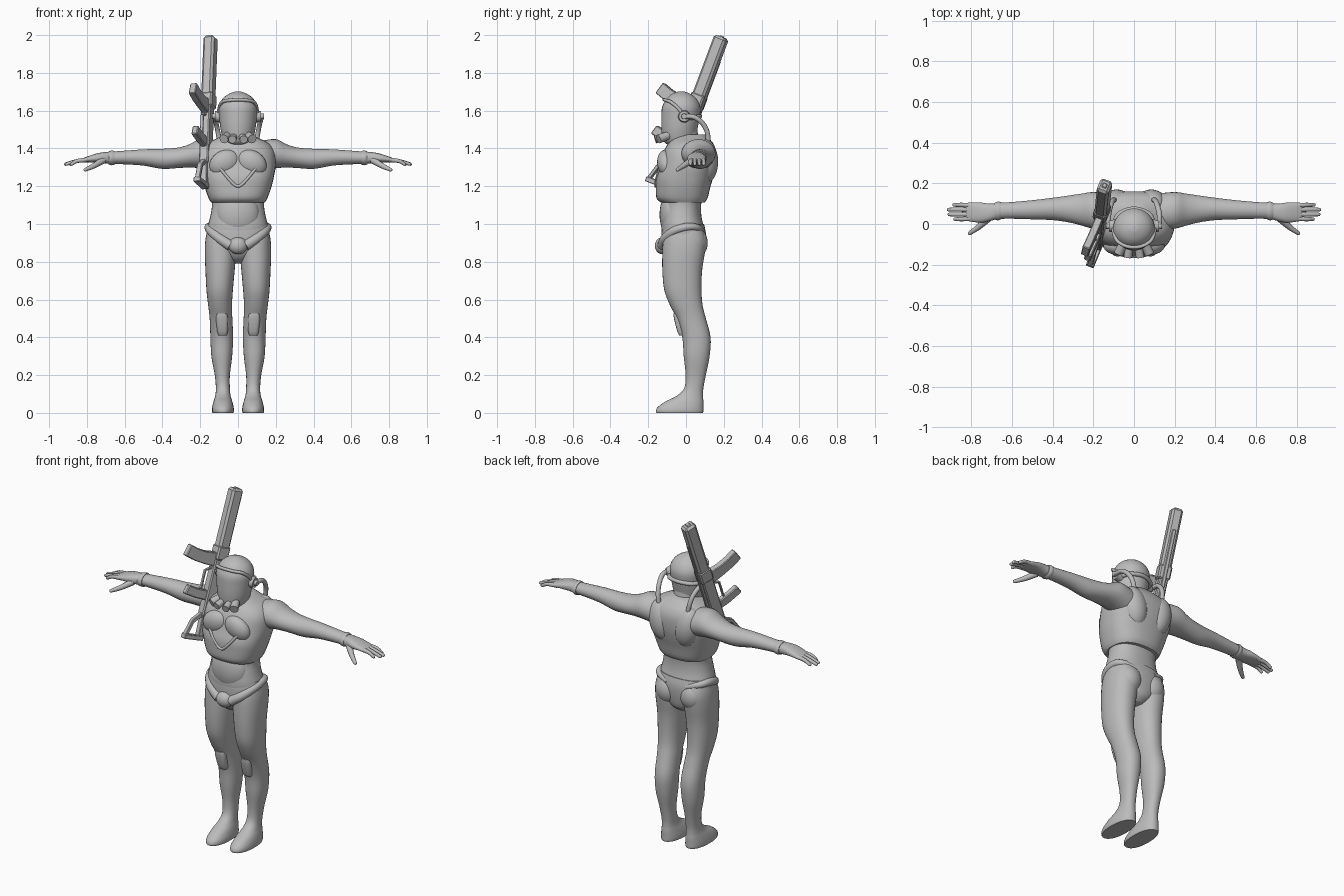
import bpy, bmesh, math
from mathutils import Vector, Matrix

grey = bpy.data.materials.new("plain grey")
grey.diffuse_color = (0.5, 0.5, 0.5, 1)


def finish(name, bm, smooth=True):
    bmesh.ops.recalc_face_normals(bm, faces=bm.faces)
    me = bpy.data.meshes.new(name)
    bm.to_mesh(me)
    bm.free()
    me.materials.append(grey)
    for p in me.polygons:
        p.use_smooth = smooth
    if smooth:
        me.set_sharp_from_angle(angle=math.radians(50))
    ob = bpy.data.objects.new(name, me)
    bpy.context.collection.objects.link(ob)
    return ob


def spline(rows, sub):
    """Smoothly fill in rows of numbers."""
    out = []
    for i in range(len(rows) - 1):
        a, b = rows[max(i - 1, 0)], rows[i]
        c, d = rows[i + 1], rows[min(i + 2, len(rows) - 1)]
        for k in range(sub):
            t = k / sub
            out.append([0.5 * (2 * q + (r - p) * t + (2 * p - 5 * q + 4 * r - s) * t * t
                               + (3 * q - p - 3 * r + s) * t ** 3)
                        for p, q, r, s in zip(a, b, c, d)])
    return out + [list(rows[-1])]


def loft(name, rows, axis="z", side=1, power=2.0, sub=4, n=32):
    """z rows: z, x centre, x radius, y front, y back.  x rows: x, y, z, y radius, z radius."""
    bm = bmesh.new()
    rings = []
    for r in spline(rows, sub):
        ring = []
        for k in range(n):
            a = 2 * math.pi * k / n
            c, s = (math.copysign(abs(v) ** (2 / power), v) for v in (math.cos(a), math.sin(a)))
            if axis == "z":
                p = (r[1] + r[2] * c, (r[3] + r[4]) / 2 + (r[4] - r[3]) / 2 * s, r[0])
            else:
                p = (r[0], r[1] + r[3] * c, r[2] + r[4] * s)
            ring.append(bm.verts.new((p[0] * side, p[1], p[2])))
        rings.append(ring)
    for a, b in zip(rings, rings[1:]):
        for k in range(n):
            bm.faces.new((a[k], a[(k + 1) % n], b[(k + 1) % n], b[k]))
    bm.faces.new(rings[0])
    bm.faces.new(rings[-1])
    return finish(name, bm)


def ball(name, loc, size, tilt=(0, 0, 0)):
    bm = bmesh.new()
    bmesh.ops.create_uvsphere(bm, u_segments=28, v_segments=16, radius=1)
    rot = Matrix.Rotation(tilt[2], 4, "Z") @ Matrix.Rotation(tilt[1], 4, "Y") @ Matrix.Rotation(tilt[0], 4, "X")
    bm.transform(Matrix.Translation(loc) @ rot @ Matrix.Diagonal((*size, 1)))
    return finish(name, bm)


def rod(name, p, q, r1, r2):
    p, q = Vector(p), Vector(q)
    bm = bmesh.new()
    bmesh.ops.create_cone(bm, cap_ends=True, segments=20, radius1=r1, radius2=r2, depth=(q - p).length)
    bm.transform(Matrix.Translation((p + q) / 2) @ (q - p).to_track_quat("Z", "Y").to_matrix().to_4x4())
    return finish(name, bm)


def tube(name, pts, radius, tips=None):
    cu = bpy.data.curves.new(name, "CURVE")
    cu.dimensions = "3D"
    cu.bevel_depth, cu.bevel_resolution, cu.use_fill_caps = radius, 4, True
    sp = cu.splines.new("POLY")
    path = spline(pts, 6)
    sp.points.add(len(path) - 1)
    for i, p in enumerate(path):
        sp.points[i].co = (*p, 1)
        sp.points[i].radius = 1 + ((tips or 1) - 1) * i / (len(path) - 1)
    sp.use_smooth = True
    cu.materials.append(grey)
    ob = bpy.data.objects.new(name, cu)
    bpy.context.collection.objects.link(ob)
    return ob


# Torso: vest over belly and pelvis
loft("vest", [(1.115, 0, .143, -.135, .1), (1.14, 0, .157, -.157, .115), (1.2, 0, .178, -.16, .13),
              (1.25, 0, .19, -.158, .145), (1.31, 0, .2, -.138, .158), (1.38, 0, .195, -.12, .16),
              (1.425, 0, .165, -.095, .145), (1.455, 0, .11, -.07, .12), (1.475, 0, .07, -.05, .1)], power=2.5)
loft("belly", [(.92, 0, .15, -.125, .1), (.98, 0, .16, -.13, .095), (1.04, 0, .147, -.125, .082),
               (1.1, 0, .138, -.115, .08), (1.17, 0, .145, -.11, .09)], power=2.3)
loft("pelvis", [(.79, 0, .03, -.05, .05), (.82, 0, .08, -.095, .085), (.88, 0, .15, -.125, .1),
                (.95, 0, .168, -.13, .105), (1.0, 0, .16, -.125, .095)], power=2.3)
ball("belly_plate", (0, -.075, 1.05), (.115, .065, .125))
ball("groin_guard", (0, -.125, .885), (.05, .04, .045))
for s in (1, -1):
    ball("chest_plate", (s * .07, -.102, 1.32), (.085, .05, .07), (.2, s * .5, 0))
    ball("shoulder_blade", (s * .085, .1, 1.33), (.075, .07, .12), (0, s * .2, 0))
    ball("buttock", (s * .08, .045, .9), (.075, .07, .085))
    tube("hip_guard", [(s * .04, -.125, .885), (s * .1, -.108, .925), (s * .145, -.06, .965),
                       (s * .155, .01, .985), (s * .13, .06, .98), (s * .06, .085, .96)], .028, .6)
# Chest ridge
tube("chest_ridge", [(-.12, -.13, 1.33), (-.05, -.155, 1.24), (0, -.16, 1.2), (.05, -.155, 1.24), (.12, -.13, 1.33)], .008)

# Legs with boots and knee pads
leg = [(.98, .09, .07, -.1, .085), (.92, .092, .08, -.12, .105), (.85, .093, .083, -.125, .1),
       (.75, .095, .077, -.125, .085), (.65, .097, .07, -.115, .082), (.57, .095, .063, -.085, .088),
       (.5, .09, .06, -.05, .105), (.4, .086, .06, -.02, .13), (.3, .086, .055, -.012, .125),
       (.2, .083, .04, -.002, .105), (.13, .08, .037, -.01, .092), (.09, .08, .041, -.05, .09),
       (.06, .08, .05, -.11, .092), (.03, .08, .057, -.15, .092), (.01, .08, .058, -.16, .092),
       (0, .08, .055, -.157, .09)]
for s in (1, -1):
    loft("leg", leg, side=s, power=2.2)
    loft("knee_pad", [(.41, .082, .022, -.035, .03), (.43, .082, .028, -.046, .03), (.5, .085, .033, -.064, .03),
                      (.525, .087, .028, -.066, .03)], side=s, power=4, sub=2)

# Arms, hands and fingers
for s in (1, -1):
    loft("arm", [(.12, .06, 1.36, .09, .08), (.2, .067, 1.372, .09, .077), (.26, .071, 1.36, .078, .061),
                 (.32, .074, 1.35, .066, .054), (.4, .074, 1.345, .055, .053), (.5, .07, 1.352, .047, .043),
                 (.6, .067, 1.352, .041, .036), (.68, .064, 1.35, .039, .032)], "x", s)
    loft("glove_cuff", [(.655, .065, 1.35, .043, .037), (.67, .064, 1.35, .046, .039),
                        (.685, .063, 1.35, .041, .034)], "x", s)
    loft("palm", [(.67, .063, 1.35, .037, .031), (.71, .057, 1.351, .043, .029), (.75, .056, 1.349, .049, .024),
                  (.79, .058, 1.343, .048, .017), (.82, .06, 1.337, .044, .012), (.83, .06, 1.335, .035, .007)],
         "x", s, 2.4)
    for y, tip in ((.024, .88), (.047, .908), (.071, .912), (.094, .885)):
        tube("finger", [(s * .79, .058 + (y - .058) * .9, 1.34), (s * .85, y, 1.334), (s * tip, y, 1.317)], .0125, .7)
        ball("fingertip", (s * tip, y, 1.317), (.009, .0087, .0087))
    tube("thumb", [(s * .715, .03, 1.337), (s * .765, -.015, 1.307), (s * .808, -.045, 1.287)], .019, .5)
    ball("thumb_tip", (s * .808, -.045, 1.287), (.0095, .0095, .0095))

# Helmet, brim, ear caps, breathing mask and hoses
loft("neck", [(1.38, 0, .085, -.08, .09), (1.44, 0, .072, -.08, .07), (1.5, 0, .07, -.08, .06)])
loft("helmet", [(1.415, 0, .045, -.09, .02), (1.44, 0, .075, -.12, .045), (1.5, 0, .092, -.13, .06),
                (1.57, 0, .1, -.13, .073), (1.62, 0, .102, -.126, .076), (1.66, 0, .084, -.105, .058),
                (1.685, 0, .055, -.08, .03), (1.7, 0, .02, -.045, -.005), (1.702, 0, .002, -.027, -.023)])
tube("visor_brim", [(-.098, -.01, 1.54), (-.102, -.03, 1.6), (-.085, -.08, 1.645), (-.045, -.107, 1.655),
                    (0, -.115, 1.658), (.045, -.107, 1.655), (.085, -.08, 1.645), (.102, -.03, 1.6),
                    (.098, -.01, 1.54)], .009)
tube("helmet_band", [(-.098, -.01, 1.56), (-.075, .048, 1.565), (0, .074, 1.57), (.075, .048, 1.565),
                     (.098, -.01, 1.56)], .012)
for s in (1, -1):
    rod("ear_cap", (s * .085, -.01, 1.57), (s * .122, -.01, 1.57), .034, .028)
    rod("ear_knob", (s * .115, -.01, 1.57), (s * .137, -.01, 1.57), .016, .014)
    tube("air_hose", [(s * .125, -.005, 1.57), (s * .125, .045, 1.565), (s * .115, .09, 1.53),
                      (s * .105, .114, 1.48), (s * .095, .118, 1.42)], .013)
    rod("outer_filter", (s * .05, -.09, 1.47), (s * .075, -.145, 1.45), .021, .024)
    rod("inner_filter", (s * .02, -.1, 1.465), (s * .03, -.162, 1.447), .018, .021)

# Rifle slung beside the head: local axes are along the barrel, down the grip, and across
along = Vector((.03, .285, .76)).normalized()
down = Vector((-.36, -.86, .34))
down = (down - along * down.dot(along)).normalized()
across = along.cross(down)
frame = Matrix((along, down, across)).transposed().to_4x4()
frame = Matrix.Translation((-.175, -.1, 1.22)) @ frame


def gun_part(name, pts, half, bevel=.003):
    bm = bmesh.new()
    face = bm.faces.new([bm.verts.new((t, d, -half)) for t, d in pts])
    ext = bmesh.ops.extrude_face_region(bm, geom=[face])["geom"]
    bmesh.ops.translate(bm, vec=(0, 0, 2 * half), verts=[v for v in ext if isinstance(v, bmesh.types.BMVert)])
    bm.transform(frame)
    ob = finish(name, bm, False)
    m = ob.modifiers.new("edge", "BEVEL")
    m.width, m.segments = bevel, 1
    return ob


def box(t0, t1, d0, d1):
    return [(t0, d0), (t1, d0), (t1, d1), (t0, d1)]


gun_part("barrel_shroud", box(.46, .823, -.036, .036), .031, .012)
gun_part("shroud_collar", box(.42, .5, -.038, .04), .035, .008)
gun_part("muzzle", box(.815, .828, -.014, .014), .014, .006)
gun_part("receiver", box(.1, .44, -.03, .038), .026, .006)
gun_part("sight_rail", box(.2, .7, -.043, -.025), .01)
gun_part("magazine", [(.38, .02), (.46, .02), (.458, .1), (.468, .16), (.485, .215), (.42, .235), (.4, .17),
                      (.388, .1)], .019, .004)
gun_part("grip", [(.19, .03), (.245, .03), (.25, .1), (.262, .165), (.21, .18), (.195, .1)], .017, .005)
gun_part("trigger_guard", [(.25, .07), (.35, .07), (.37, .03), (.378, .034), (.355, .079), (.25, .079)], .008, .001)
gun_part("stock_spine", [(-.02, -.005), (.12, -.025), (.12, .03), (-.02, .025)], .018)
gun_part("stock_butt", box(-.035, -.008, -.01, .115), .02)
gun_part("stock_strut", [(-.02, .095), (-.02, .115), (.075, .085), (.12, .035), (.1, .025), (.06, .07)], .014)
